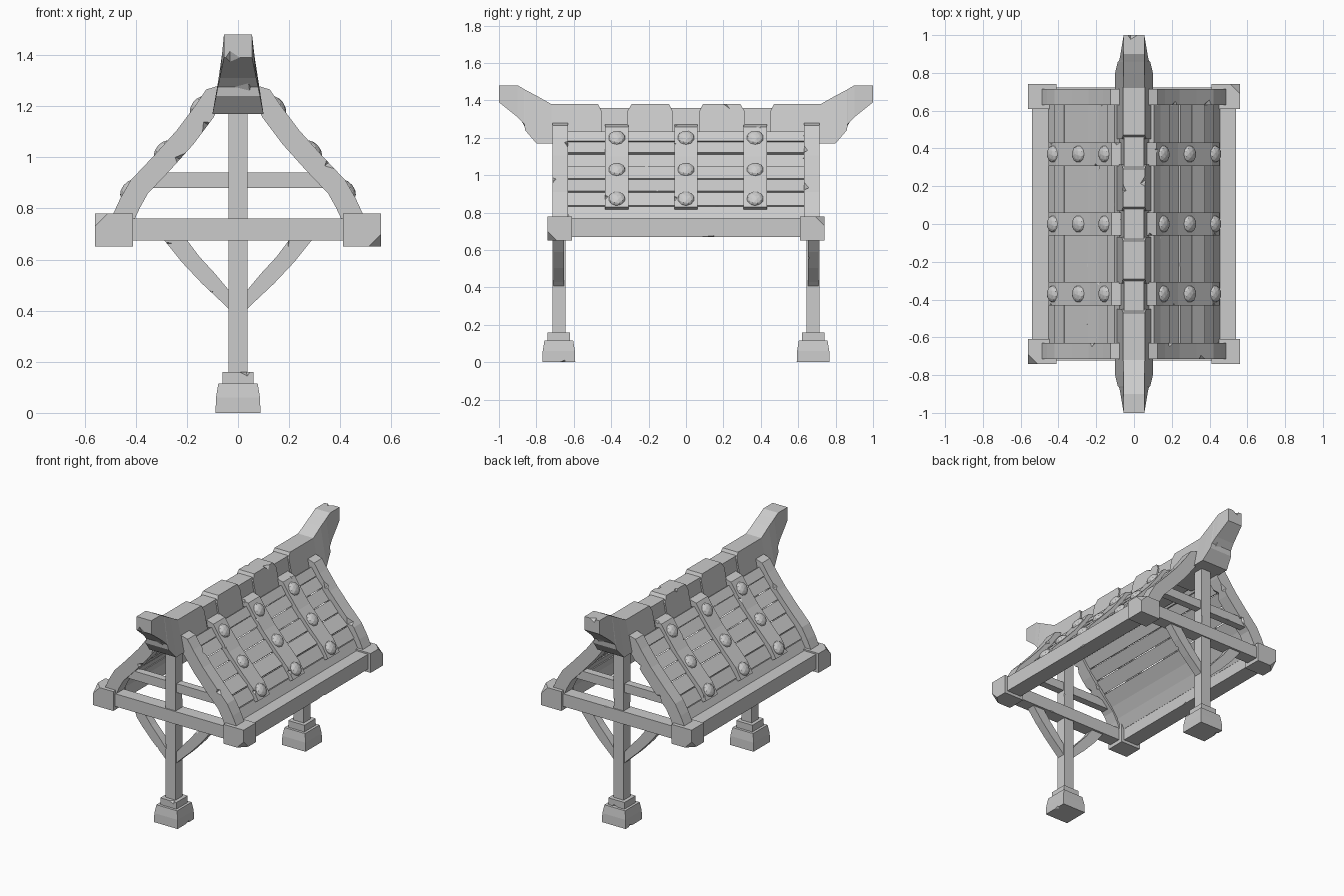
import bpy, bmesh, random
from mathutils import Vector

random.seed(4)
cube = bpy.data.objects.get("Cube")
if cube:
    bpy.data.objects.remove(cube)

grey = bpy.data.materials.new("weathered grey")
grey.use_nodes = True
tone = (0.6, 0.6, 0.6, 1)
grey.diffuse_color = tone
grey.node_tree.nodes["Principled BSDF"].inputs["Base Color"].default_value = tone


def chip(bm, size):
    """Knock a small notch out of a random sharp edge."""
    bm.normal_update()
    edges = [e for e in bm.edges if len(e.link_faces) == 2
             and e.calc_length() > 4 * size and e.calc_face_angle() > 0.6]
    if not edges:
        return
    edge = random.choice(edges)
    faces = list(edge.link_faces)
    line = (edge.verts[1].co - edge.verts[0].co).normalized()
    v = bmesh.utils.edge_split(edge, edge.verts[0], random.uniform(0.25, 0.75))[1]
    for f in faces:
        near = {e.other_vert(v) for e in v.link_edges} | {v}
        far = [w for w in f.verts if w not in near]
        if not far:
            return
        bmesh.utils.face_split(f, v, min(far, key=lambda w: (w.co - v.co).length))
    cut = bmesh.ops.bevel(bm, geom=[v], offset=size, offset_type='OFFSET', segments=1,
                          profile=0.5, affect='VERTICES', clamp_overlap=True)
    for f in cut["faces"]:
        if len(f.verts) == 4:
            a, b, c, d = f.verts
            along = abs((a.co - c.co).normalized().dot(line)) > 0.95
            bmesh.utils.face_split(f, b if along else a, d if along else c)
            break


def finish(name, bm, chips=0, size=0.02):
    bmesh.ops.recalc_face_normals(bm, faces=bm.faces)
    for _ in range(chips):
        chip(bm, size * random.uniform(0.7, 1.3))
    mesh = bpy.data.meshes.new(name)
    bm.to_mesh(mesh)
    bm.free()
    mesh.materials.append(grey)
    obj = bpy.data.objects.new(name, mesh)
    bpy.context.collection.objects.link(obj)
    return obj


def loft(name, rings, chips=0, size=0.02):
    """Skin a row of four-cornered sections and cap both ends."""
    bm = bmesh.new()
    rows = [[bm.verts.new(p) for p in ring] for ring in rings]
    for r, s in zip(rows, rows[1:]):
        for i in range(4):
            j = (i + 1) % 4
            bm.faces.new((r[i], r[j], s[j], s[i]))
    bm.faces.new(rows[0])
    bm.faces.new(rows[-1])
    return finish(name, bm, chips, size)


def rect(x, y, z, hx, hy):
    return [(x - hx, y - hy, z), (x + hx, y - hy, z), (x + hx, y + hy, z), (x - hx, y + hy, z)]


def box(name, x, y, z, chips=0, size=0.02):
    """Box from three (low, high) ranges."""
    mid = [(r[0] + r[1]) / 2 for r in (x, y)]
    half = [(r[1] - r[0]) / 2 for r in (x, y)]
    return loft(name, [rect(*mid, h, *half) for h in z], chips, size)


def ribbon(name, outer, inner, side, y0, y1, chips=0, size=0.02):
    """Bent strip between two x-z paths, spanning y0 to y1."""
    rings = [[(side * o[0], y0, o[1]), (side * o[0], y1, o[1]),
              (side * i[0], y1, i[1]), (side * i[0], y0, i[1])] for o, i in zip(outer, inner)]
    return loft(name, rings, chips, size)


# Sweeping roof line, from ridge to eave
CURVE = [Vector(p) for p in ((0.06, 1.285), (0.125, 1.265), (0.165, 1.205), (0.24, 1.105),
                             (0.33, 1.005), (0.42, 0.91), (0.46, 0.84), (0.49, 0.775))]


def normal(path, i):
    t = path[min(i + 1, len(path) - 1)] - path[max(i - 1, 0)]
    return Vector((-t.y, t.x)).normalized()


def offset(path, d):
    return [p + normal(path, i) * d for i, p in enumerate(path)]


def at_height(path, z):
    for a, b in zip(path, path[1:]):
        if a.y >= z >= b.y:
            return a.lerp(b, (a.y - z) / (a.y - b.y))


# End frames: footing, post, beams and braces
for end, word in ((-1, "front"), (1, "back")):
    y = 0.68 * end
    loft(word + "_footing", [rect(0, y, 0, 0.088, 0.088), rect(0, y, 0.06, 0.086, 0.086),
                             rect(0, y, 0.115, 0.077, 0.077)], 1)
    box(word + "_footing_cap", (-0.06, 0.06), (y - 0.06, y + 0.06), (0.11, 0.16), 1)
    box(word + "_post", (-0.037, 0.037), (y - 0.035, y + 0.035), (0.15, 1.2), 4)
    box(word + "_cross_beam", (-0.45, 0.45), (y - 0.043, y + 0.043), (0.675, 0.76), 4)
    box(word + "_tie_beam", (-0.36, 0.36), (y - 0.025, y + 0.025), (0.88, 0.94), 2)
    for side, hand in ((-1, "right"), (1, "left")):
        tag = f"{word}_{hand}_"
        low = [(0.02, 0.39), (0.06, 0.43), (0.14, 0.505), (0.22, 0.59), (0.30, 0.69)]
        high = [(0.02, 0.465), (0.04, 0.485), (0.09, 0.545), (0.15, 0.61), (0.21, 0.69)]
        ribbon(tag + "brace", high, low, side, y - 0.028, y + 0.028, 2, 0.015)
        ribbon(tag + "rafter", CURVE, offset(CURVE, -0.085), side,
               0.63 * end, 0.715 * end, 4, 0.025)
        block = box(tag + "corner_block", sorted((0.41 * side, 0.56 * side)),
                    sorted((0.61 * end, 0.74 * end)), (0.65, 0.78))
        # Knock off one outer corner of the block
        bm = bmesh.new()
        bm.from_mesh(block.data)
        corner = max(bm.verts, key=lambda v: v.co.x * side + v.co.y * end + v.co.z * side * end)
        bmesh.ops.bevel(bm, geom=[corner], offset=0.05, segments=1, affect='VERTICES')
        bm.to_mesh(block.data)
        bm.free()

# Roof slopes: eave beam, planks, straps and studs
PLANKS = 7
for side, hand in ((-1, "right"), (1, "left")):
    box(hand + "_eave_beam", sorted((0.43 * side, 0.54 * side)), (-0.65, 0.65), (0.67, 0.77), 5, 0.03)
    deck = offset(CURVE, -0.042)
    top, bottom = deck[1].y, deck[-1].y
    cuts = [at_height(deck, top + (bottom - top) * (k / PLANKS) ** 1.1) for k in range(PLANKS)] + [deck[-1]]
    for k, (a, b) in enumerate(zip(cuts, cuts[1:])):
        n = Vector((a.y - b.y, b.x - a.x)).normalized()
        gap = (b - a) * 0.025
        lift = n * random.uniform(0, 0.008)
        tilt = n * random.uniform(0, 0.008)
        path = [a + gap + lift, b - gap + lift + tilt]
        ribbon(f"{hand}_plank_{k + 1}", path, [p - n * 0.032 for p in path], side,
               -0.64, 0.64, 3, 0.012)
    band = offset(CURVE, -0.01)
    band = band[:6] + [at_height(band, 0.83)]
    for k, y in enumerate((-0.37, 0, 0.37)):
        ribbon(f"{hand}_strap_{k + 1}", band, offset(band, -0.04), side, y - 0.062, y + 0.062, 3, 0.015)
        for z in (0.875, 1.03, 1.2):
            p = at_height(band, z)
            i = min(range(1, len(band) - 1), key=lambda j: (band[j] - p).length)
            n = normal(band, i)
            bm = bmesh.new()
            bmesh.ops.create_icosphere(bm, subdivisions=2, radius=0.045)
            stud = finish(f"{hand}_stud", bm)
            stud.scale = (1, 1, 0.55)
            stud.rotation_euler = Vector((side * n.x, 0, n.y)).to_track_quat('Z', 'Y').to_euler()
            stud.location = (side * p.x, y, p.y)


# Ridge: narrow core, raised blocks and upswept ends
def ridge_width(z):
    return 0.055 + 0.045 * min(1, max(0, (1.39 - z) / 0.22))


def ridge(name, sections, scale=1.0, chips=0):
    rings = []
    for y, hi, lo in sections:
        t, b = ridge_width(hi) * scale, ridge_width(lo) * scale
        rings.append([(-t, y, hi), (t, y, hi), (b, y, lo), (-b, y, lo)])
    return loft(name, rings, chips, 0.025)


ridge("ridge_core", [(-0.5, 1.36, 1.18), (0.5, 1.36, 1.18)], 0.86)
for end, word in ((-1, "front"), (1, "back")):
    tip = [(1, 1.48, 1.39), (0.9, 1.48, 1.31), (0.865, 1.46, 1.275), (0.86, 1.457, 1.24),
           (0.8, 1.425, 1.17), (0.72, 1.38, 1.17), (0.47, 1.38, 1.17), (0.45, 1.34, 1.17)]
    ridge(word + "_ridge_end", [(y * end, hi, lo) for y, hi, lo in tip], 1, 2)
    mid = [(0.07, 1.34, 1.17), (0.09, 1.38, 1.17), (0.29, 1.38, 1.17), (0.315, 1.34, 1.17)]
    ridge(word + "_ridge_block", [(y * end, hi, lo) for y, hi, lo in mid], 1, 2)
